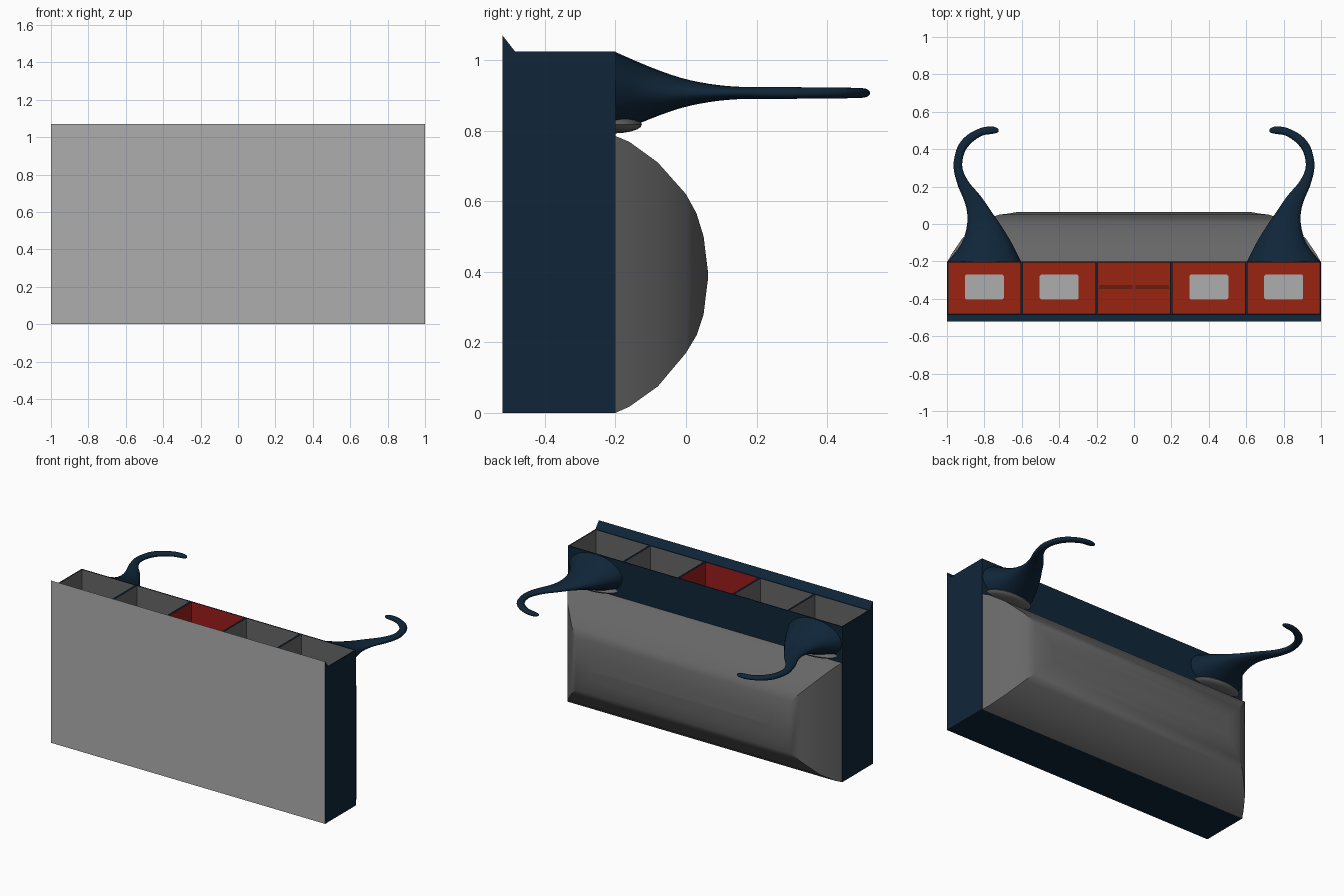
import bpy, bmesh, math

cube = bpy.data.objects.get("Cube")
if cube:
    bpy.data.objects.remove(cube, do_unlink=True)


def material(name, rgb):
    m = bpy.data.materials.new(name)
    m.use_nodes = True
    m.diffuse_color = (*rgb, 1)
    m.node_tree.nodes["Principled BSDF"].inputs["Base Color"].default_value = (*rgb, 1)
    return m


NAVY = material("navy", (0.005, 0.019, 0.041))
LIGHT = material("light grey", (0.42, 0.42, 0.42))
GREY = material("mid grey", (0.135, 0.135, 0.135))
BRICK = material("brick red", (0.32, 0.017, 0.005))
CRIMSON = material("crimson", (0.33, 0.012, 0.012))
DARK = material("dark red", (0.04, 0.006, 0.004))


def finish(name, bm, mats, smooth=None):
    mesh = bpy.data.meshes.new(name)
    bm.to_mesh(mesh)
    bm.free()
    for m in mats:
        mesh.materials.append(m)
    ob = bpy.data.objects.new(name, mesh)
    bpy.context.collection.objects.link(ob)
    if smooth:
        bpy.ops.object.select_all(action='DESELECT')
        ob.select_set(True)
        bpy.context.view_layer.objects.active = ob
        bpy.ops.object.shade_smooth_by_angle(angle=math.radians(smooth))
    return ob


def add_box(bm, x0, x1, y0, y1, z0, z1):
    r = bmesh.ops.create_cube(bm, size=1)
    for v in r["verts"]:
        v.co = ((x0 + x1) / 2 + v.co.x * (x1 - x0),
                (y0 + y1) / 2 + v.co.y * (y1 - y0),
                (z0 + z1) / 2 + v.co.z * (z1 - z0))


def box(name, mat, *dims):
    bm = bmesh.new()
    add_box(bm, *dims)
    return finish(name, bm, [mat])


def loft(bm, rings, caps=True):
    loops = [[bm.verts.new(p) for p in ring] for ring in rings]
    n = len(loops[0])
    for a, b in zip(loops, loops[1:]):
        for i in range(n):
            bm.faces.new((a[i], a[(i + 1) % n], b[(i + 1) % n], b[i]))
    if caps:
        bm.faces.new(loops[0])
        bm.faces.new(loops[-1])
    bmesh.ops.recalc_face_normals(bm, faces=bm.faces)


TOP, FRONT, BACK, FLOOR = 1.025, -0.52, -0.2, 0.05

# Front wall with a raised, bevelled lip; its front face is light grey
bm = bmesh.new()
profile = [(FRONT, 0), (-0.48, 0), (-0.48, TOP), (-0.485, TOP), (FRONT, 1.07)]
loft(bm, [[(x, y, z) for y, z in profile] for x in (-1, 1)])
for f in bm.faces:
    f.material_index = 1 if f.normal.y < -0.9 else 0
finish("front_wall", bm, [NAVY, LIGHT])

# Case: base, back and end walls, dividers
box("case_base", NAVY, -1, 1, -0.48, BACK, 0, FLOOR - 0.005)
box("back_wall", NAVY, -1, 1, -0.206, BACK, 0, TOP)
for i in range(6):
    x = -1 + 0.4 * i
    box("end_wall" if i in (0, 5) else "divider", NAVY,
        max(-1, x - 0.006), min(1, x + 0.006), -0.48, BACK, 0, TOP)

# Compartment linings: open boxes facing inward with a red floor
for i in range(5):
    cx = -0.8 + 0.4 * i
    bm = bmesh.new()
    add_box(bm, cx - 0.193, cx + 0.193, -0.479, -0.207, FLOOR, TOP - 0.001)
    bm.normal_update()
    bmesh.ops.delete(bm, geom=[f for f in bm.faces if f.normal.z > 0.9], context='FACES')
    for f in bm.faces:
        f.material_index = 1 if f.normal.z < -0.9 else 0
    bmesh.ops.reverse_faces(bm, faces=bm.faces)
    finish("compartment_lining", bm, [CRIMSON if i == 2 else GREY, BRICK])
    if i != 2:
        # Light panel with clipped corners on the floor
        bm = bmesh.new()
        w, d, c = 0.104, 0.067, 0.008
        outline = [(w, d - c), (w - c, d), (c - w, d), (-w, d - c),
                   (-w, c - d), (c - w, -d), (w - c, -d), (w, c - d)]
        loft(bm, [[(cx + x, -0.337 + y, z) for x, y in outline]
                  for z in (FLOOR, FLOOR + 0.004)])
        finish("floor_panel", bm, [LIGHT])
    else:
        # Two double slots on the middle floor
        for s in (-1, 1):
            for y in (-0.331, -0.343):
                box("floor_slot", DARK, s * 0.097 - 0.09, s * 0.097 + 0.09,
                    y - 0.003, y + 0.003, FLOOR, FLOOR + 0.004)

# Bulging back: nested rectangles (y, half width, z low, z high)
levels = [(-0.2, 0.997, 0, 0.785), (-0.16, 0.975, 0.018, 0.768),
          (-0.08, 0.92, 0.075, 0.71), (0, 0.835, 0.17, 0.62),
          (0.03, 0.785, 0.22, 0.565), (0.05, 0.72, 0.28, 0.5),
          (0.056, 0.67, 0.33, 0.45), (0.063, 0.63, 0.385, 0.395)]
bm = bmesh.new()
loft(bm, [[(-x, y, a), (x, y, a), (x, y, b), (-x, y, b)] for y, x, a, b in levels])
finish("back_bulge", bm, [GREY], 28)

# Hooked horns: outer x, y, inner x, y, half height
horn = [(0.995, -0.2, 0.605, -0.2, 0.116), (0.925, -0.11, 0.655, -0.1, 0.075),
        (0.895, -0.02, 0.71, -0.01, 0.043), (0.892, 0.06, 0.765, 0.07, 0.026),
        (0.91, 0.13, 0.82, 0.15, 0.018), (0.94, 0.2, 0.88, 0.22, 0.017),
        (0.962, 0.28, 0.914, 0.285, 0.017), (0.963, 0.34, 0.917, 0.34, 0.016),
        (0.94, 0.42, 0.9, 0.395, 0.016), (0.89, 0.477, 0.862, 0.44, 0.015),
        (0.82, 0.513, 0.81, 0.473, 0.014), (0.765, 0.522, 0.762, 0.481, 0.013),
        (0.735, 0.515, 0.734, 0.487, 0.009), (0.724, 0.505, 0.724, 0.495, 0.003)]


def smooth_rows(rows, steps):
    out = []
    for i in range(len(rows) - 1):
        p = [rows[max(0, min(len(rows) - 1, i + k))] for k in (-1, 0, 1, 2)]
        for s in range(steps):
            t = s / steps
            out.append([0.5 * (2 * b + (c - a) * t + (2 * a - 5 * b + 4 * c - d) * t * t
                               + (3 * b - a - 3 * c + d) * t ** 3)
                        for a, b, c, d in zip(*p)])
    return out + [rows[-1]]


for side, label in ((1, "left"), (-1, "right")):
    rings = []
    for ox, oy, ix, iy, h in smooth_rows(horn, 3):
        ring = []
        for k in range(20):
            a = math.tau * k / 20
            c = math.cos(a) / 2
            ring.append((side * ((ox + ix) / 2 + (ox - ix) * c),
                         (oy + iy) / 2 + (oy - iy) * c, 0.907 + h * math.sin(a)))
        rings.append(ring)
    bm = bmesh.new()
    loft(bm, rings)
    finish(label + "_horn", bm, [NAVY], 50)

    # Grey pad under the horn root
    bm = bmesh.new()
    bmesh.ops.create_uvsphere(bm, u_segments=20, v_segments=10, radius=1)
    for v in bm.verts:
        v.co = (side * 0.8 + 0.165 * v.co.x, BACK + 0.075 * max(0, v.co.y),
                0.818 + 0.025 * v.co.z)
    finish(label + "_horn_pad", bm, [GREY], 40)
